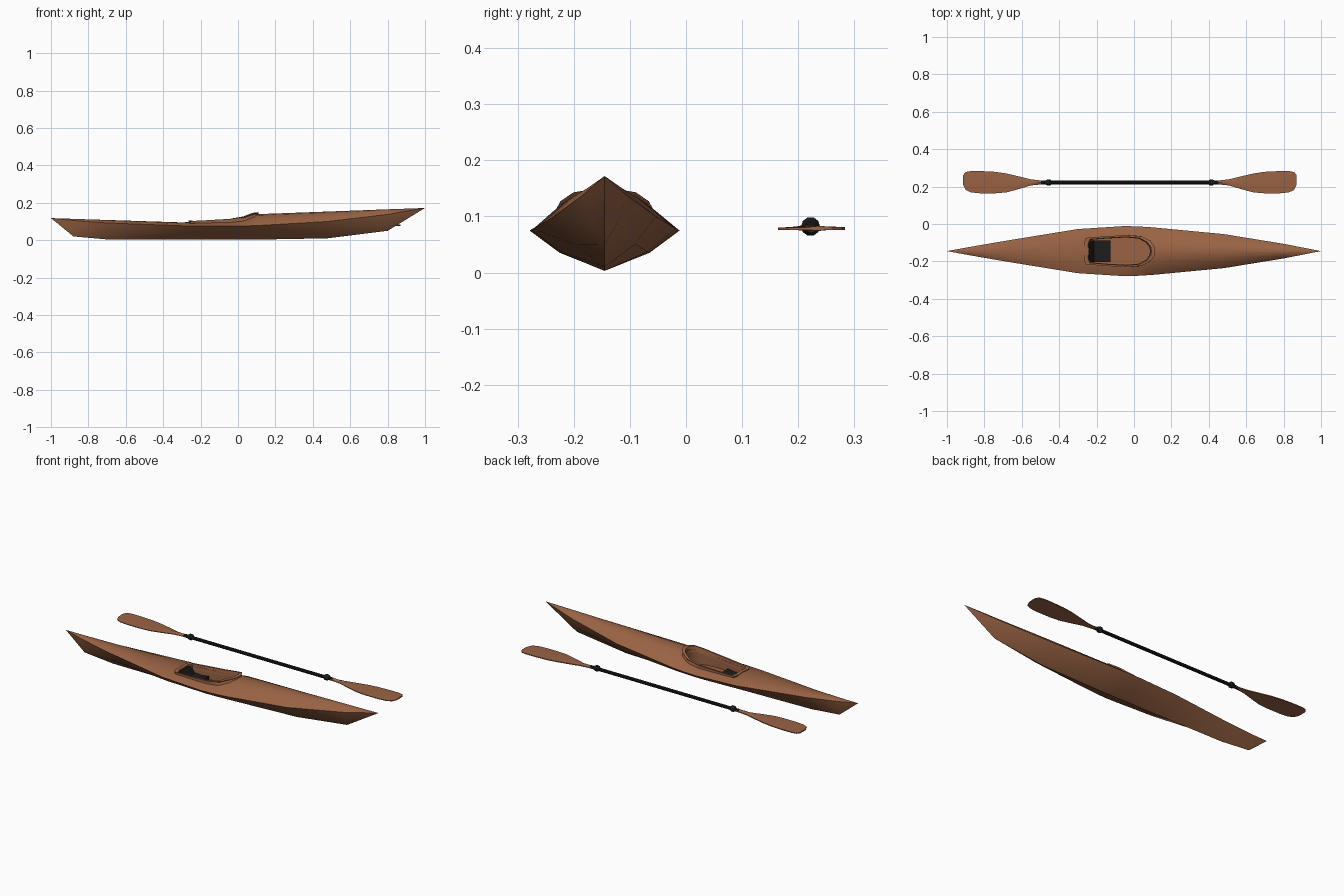
import bpy, bmesh, math
from mathutils import Vector

if "Cube" in bpy.data.objects:
    bpy.data.objects.remove(bpy.data.objects["Cube"])


def material(name, rgb):
    m = bpy.data.materials.new(name)
    m.diffuse_color = (*rgb, 1)
    m.use_nodes = True
    m.node_tree.nodes["Principled BSDF"].inputs["Base Color"].default_value = m.diffuse_color
    return m


BROWN = material("warm brown", (0.32, 0.125, 0.058))
BLACK = material("soft black", (0.012, 0.012, 0.013))
BOAT_Y, PADDLE_Y, PADDLE_X = -0.145, 0.222, -0.022


def loft(name, rings, mat, closed=False, angle=35):
    """Skin a list of equal-length rings; cap the ends unless closed."""
    bm = bmesh.new()
    rows = [[bm.verts.new(p) for p in r] for r in rings]
    n = len(rows[0])
    for i in range(len(rows) if closed else len(rows) - 1):
        a, b = rows[i], rows[(i + 1) % len(rows)]
        for j in range(n):
            k = (j + 1) % n
            bm.faces.new((a[j], a[k], b[k], b[j]))
    if not closed:
        bm.faces.new(rows[0])
        bm.faces.new(rows[-1])
    bmesh.ops.remove_doubles(bm, verts=bm.verts, dist=0.0002)
    bmesh.ops.recalc_face_normals(bm, faces=bm.faces)
    me = bpy.data.meshes.new(name)
    bm.to_mesh(me)
    bm.free()
    me.materials.append(mat)
    ob = bpy.data.objects.new(name, me)
    bpy.context.collection.objects.link(ob)
    smooth(ob, angle)
    return ob


def smooth(ob, angle):
    bpy.ops.object.select_all(action='DESELECT')
    ob.select_set(True)
    bpy.context.view_layer.objects.active = ob
    bpy.ops.object.shade_smooth_by_angle(angle=math.radians(angle))


# Hull stations: x, half width, keel z, sheer z, deck ridge z
stations = [
    (-1.00, 0.000, 0.118, 0.118, 0.118),
    (-0.88, 0.022, 0.020, 0.105, 0.114),
    (-0.70, 0.053, 0.004, 0.092, 0.108),
    (-0.30, 0.118, 0.003, 0.077, 0.095),
    (-0.05, 0.134, 0.003, 0.075, 0.108),
    (0.02, 0.132, 0.003, 0.076, 0.116),
    (0.10, 0.127, 0.003, 0.078, 0.139),
    (0.48, 0.091, 0.010, 0.100, 0.153),
    (0.80, 0.039, 0.050, 0.138, 0.165),
    (1.00, 0.000, 0.172, 0.172, 0.172),
]


def hull_ring(x, w, keel, sheer, ridge):
    half = [(0.60, keel + 0.45 * (sheer - keel)), (1.0, sheer),
            (0.70, sheer + 0.55 * (ridge - sheer)),
            (0.32, sheer + 0.90 * (ridge - sheer))]
    pts = [(0, keel)] + half + [(0, ridge)] + [(-y, z) for y, z in reversed(half)]
    return [(x, BOAT_Y + y * w, z) for y, z in pts]


hull = loft("hull", [hull_ring(*s) for s in stations], BROWN, angle=40)

# Cockpit outline: x, half width, rim height
half_rim = [(-0.262, 0.000, 0.104), (-0.265, 0.045, 0.103), (-0.255, 0.070, 0.102),
            (-0.16, 0.078, 0.107), (-0.04, 0.085, 0.114), (0.04, 0.078, 0.127),
            (0.085, 0.055, 0.143), (0.108, 0.025, 0.148), (0.112, 0.0, 0.149)]
rim = half_rim + [(x, -y, z) for x, y, z in reversed(half_rim[1:-1])]


def scaled(p, s, z):
    cx = -0.075
    return (cx + (p[0] - cx) * s, BOAT_Y + p[1] * s, z)


# Cut the cockpit well into the hull
cutter = loft("cockpit_cutter", [[scaled(p, 0.87, z) for p in rim] for z in (0.04, 0.3)], BROWN)
cutter.hide_render = True
cut = hull.modifiers.new("cockpit", 'BOOLEAN')
cut.operation, cut.solver, cut.object = 'DIFFERENCE', 'EXACT', cutter
bpy.context.view_layer.objects.active = hull
bpy.ops.object.modifier_apply(modifier=cut.name)
bpy.data.objects.remove(cutter)
smooth(hull, 40)

# Raised coaming with a small outer lip
loft("cockpit_coaming", [[scaled(p, 1.03, p[2] - 0.026), scaled(p, 0.98, p[2] - 0.006),
                          scaled(p, 1.01, p[2]), scaled(p, 0.90, p[2]),
                          scaled(p, 0.86, p[2] - 0.03)] for p in rim],
     BROWN, closed=True)

# Seat pan and backrest as one side profile, extruded across
seat_profile = [(-0.225, 0.038), (-0.125, 0.038), (-0.125, 0.062), (-0.17, 0.056),
                (-0.215, 0.058), (-0.238, 0.098), (-0.25, 0.098)]
loft("seat", [[(x, BOAT_Y + y, z if abs(y) < 0.05 else min(z, 0.088)) for x, z in seat_profile]
              for y in (-0.058, -0.04, 0.04, 0.058)], BLACK)


def round_ring(x, r, z=0.08, n=10):
    return [(x, PADDLE_Y + r * math.cos(2 * math.pi * i / n),
             z + r * math.sin(2 * math.pi * i / n)) for i in range(n)]


# Paddle shaft
loft("paddle_shaft", [round_ring(PADDLE_X + s * 0.475, 0.0095) for s in (-1, 1)], BLACK)

# Blade stations: distance from paddle centre, low y, high y
blade = [(0.46, -0.009, 0.009), (0.53, -0.016, 0.017), (0.60, -0.037, 0.034),
         (0.66, -0.053, 0.048), (0.72, -0.058, 0.057), (0.80, -0.058, 0.061),
         (0.85, -0.053, 0.061), (0.878, -0.040, 0.056), (0.891, -0.012, 0.040)]

for side, s in (("left", -1), ("right", 1)):
    # Tapered blade with a shallow central spine
    rings = []
    for d, lo, hi in blade:
        x, t = PADDLE_X + s * d, max(0.0, (0.62 - d) / 0.16)
        mid, top, low = (lo + hi) / 2, 0.083 + 0.007 * t, 0.075 - 0.004 * t
        rings.append([(x, PADDLE_Y + lo, 0.076), (x, PADDLE_Y + mid, low),
                      (x, PADDLE_Y + hi, 0.076), (x, PADDLE_Y + hi, 0.081),
                      (x, PADDLE_Y + mid, top), (x, PADDLE_Y + lo, 0.080)])
    loft(side + "_blade", rings, BROWN)
    # Drip collar on the shaft
    loft(side + "_collar", [round_ring(PADDLE_X + s * d, r, 0.082) for d, r in
                            ((0.420, 0.010), (0.428, 0.017), (0.440, 0.017), (0.452, 0.010))],
         BLACK)
